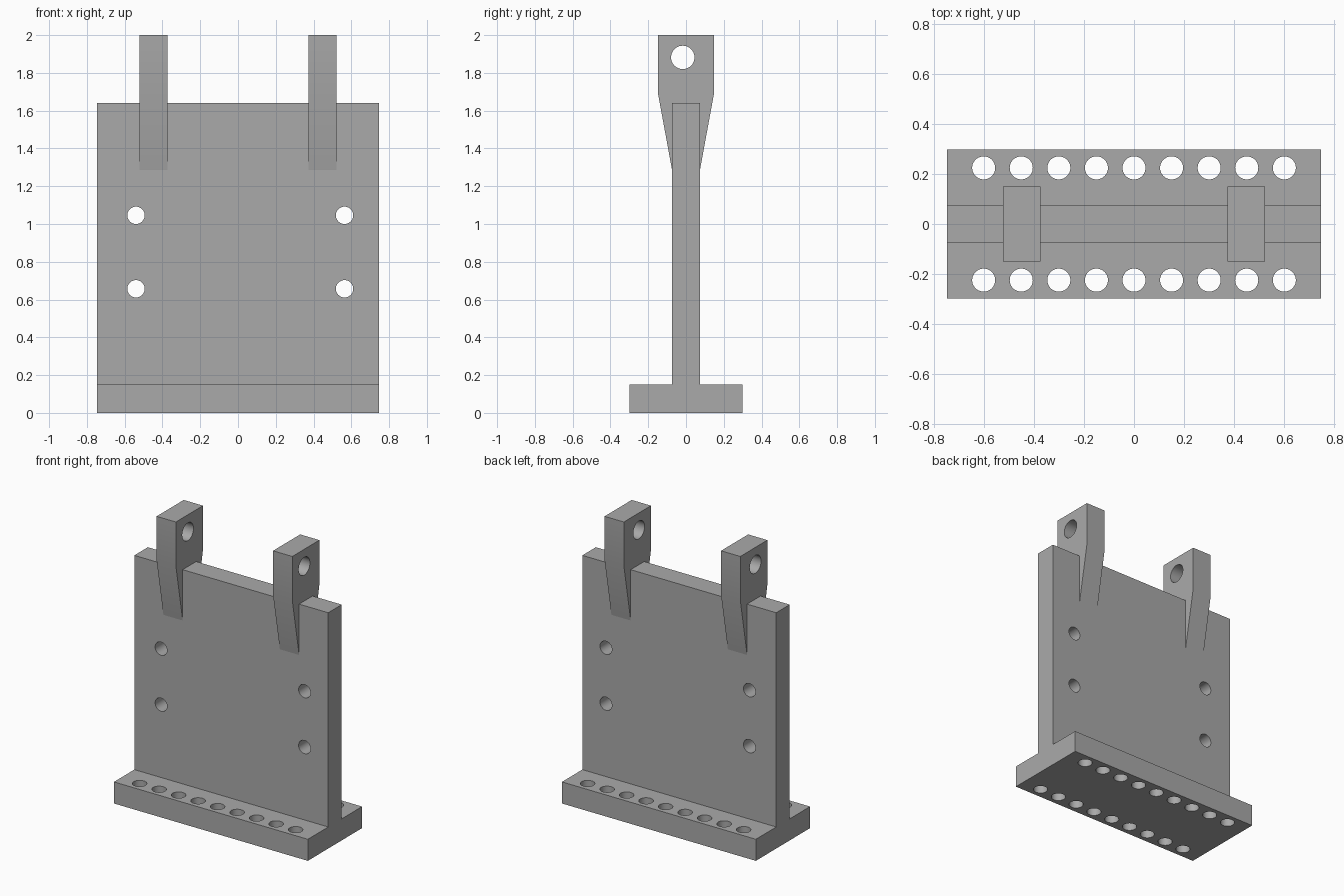
import bpy
import bmesh
import math
from mathutils import Matrix

old = bpy.data.objects.get("Cube")
if old:
    bpy.data.objects.remove(old, do_unlink=True)

# Single plain grey
grey = bpy.data.materials.new("plain grey")
grey.use_nodes = True
colour = (0.4, 0.4, 0.4, 1)
grey.diffuse_color = colour
grey.node_tree.nodes["Principled BSDF"].inputs["Base Color"].default_value = colour

HALF_X = 0.746      # half length of base and wall
HALF_WALL = 0.074   # half thickness of wall
BASE_TOP = 0.15


def add_object(name, bm):
    bmesh.ops.recalc_face_normals(bm, faces=bm.faces)
    mesh = bpy.data.meshes.new(name)
    bm.to_mesh(mesh)
    bm.free()
    mesh.materials.append(grey)
    obj = bpy.data.objects.new(name, mesh)
    bpy.context.collection.objects.link(obj)
    return obj


def prism(name, profile, x0, x1):
    """Extrude a (y, z) outline along x."""
    bm = bmesh.new()
    face = bm.faces.new([bm.verts.new((x0, y, z)) for y, z in profile])
    side = bmesh.ops.extrude_face_region(bm, geom=[face])
    moved = [v for v in side["geom"] if isinstance(v, bmesh.types.BMVert)]
    bmesh.ops.translate(bm, verts=moved, vec=(x1 - x0, 0, 0))
    return add_object(name, bm)


def drill(obj, centres, radius, axis):
    """Cut round holes along an axis at every centre."""
    turn = {"X": Matrix.Rotation(math.pi / 2, 4, "Y"),
            "Y": Matrix.Rotation(math.pi / 2, 4, "X"),
            "Z": Matrix()}[axis]
    bm = bmesh.new()
    for c in centres:
        bmesh.ops.create_cone(bm, cap_ends=True, segments=40, radius1=radius,
                              radius2=radius, depth=0.6,
                              matrix=Matrix.Translation(c) @ turn)
    cutter = add_object(obj.name + "_hole_cutter", bm)
    cutter.hide_render = True
    cut = obj.modifiers.new("holes", "BOOLEAN")
    cut.operation = "DIFFERENCE"
    cut.solver = "EXACT"
    cut.object = cutter
    bpy.ops.object.select_all(action="DESELECT")
    bpy.context.view_layer.objects.active = obj
    obj.select_set(True)
    bpy.ops.object.modifier_apply(modifier=cut.name)
    bpy.data.objects.remove(cutter, do_unlink=True)
    bpy.ops.object.shade_smooth_by_angle(angle=math.radians(30))


def rectangle(half_y, z0, z1):
    return [(-half_y, z0), (half_y, z0), (half_y, z1), (-half_y, z1)]


# Base plate with two rows of bolt holes
base = prism("base_plate", rectangle(0.298, 0, BASE_TOP), -HALF_X, HALF_X)
drill(base, [(0.15 * i, y, 0) for i in range(-4, 5) for y in (-0.224, 0.224)],
      0.046, "Z")

# Upright wall with four mounting holes
wall = prism("upright_wall", rectangle(HALF_WALL, BASE_TOP, 1.64), -HALF_X, HALF_X)
drill(wall, [(x, 0, z) for x in (-0.54, 0.564) for z in (0.657, 1.046)],
      0.046, "Y")

# Lugs that taper down into the wall, each with a pin hole
right_half = [(0.06, 1.21), (0.149, 1.695), (0.149, 2)]
lug_outline = right_half + [(-y, z) for y, z in reversed(right_half)]
for name, x in (("right_lug", -0.448), ("left_lug", 0.448)):
    lug = prism(name, lug_outline, x - 0.074, x + 0.074)
    drill(lug, [(x, -0.017, 1.882)], 0.062, "X")
